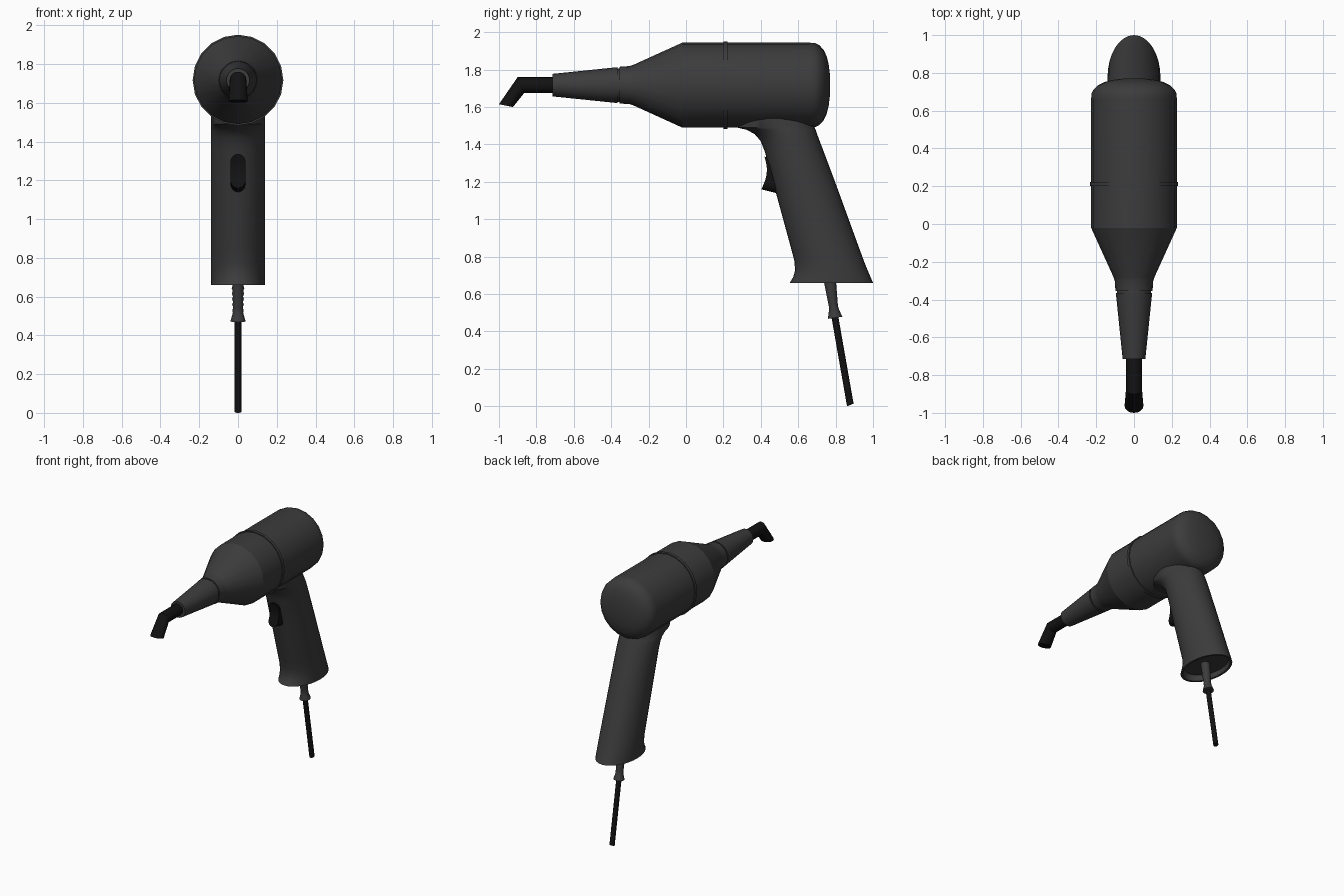
import bpy, bmesh
from math import sin, cos, pi, radians, sqrt
from mathutils import Vector

if "Cube" in bpy.data.objects:
    bpy.data.objects.remove(bpy.data.objects["Cube"])

ZC = 1.717  # height of the barrel axis


def material(name, v):
    m = bpy.data.materials.new(name)
    m.diffuse_color = (v, v, v, 1)
    m.use_nodes = True
    m.node_tree.nodes["Principled BSDF"].inputs["Base Color"].default_value = m.diffuse_color
    return m


GREY = material("dark_grey", 0.045)
BLACK = material("black", 0.006)


def ring(a, b, w, n):
    """Ellipse whose diameter runs a-b in the (y, z) plane, half width w in x."""
    a, b = Vector((0, *a)), Vector((0, *b))
    mid, half = (a + b) / 2, (a - b) / 2
    return [mid + half * cos(2 * pi * i / n) + Vector((w * sin(2 * pi * i / n), 0, 0))
            for i in range(n)]


def loft(name, rings, mat, angle=30):
    bm = bmesh.new()
    rows = [[bm.verts.new(p) for p in r] for r in rings]
    n = len(rows[0])
    for r, s in zip(rows, rows[1:]):
        for i in range(n):
            j = (i + 1) % n
            bm.faces.new((r[i], r[j], s[j], s[i]))
    bm.faces.new(rows[0])
    bm.faces.new(rows[-1])
    bmesh.ops.recalc_face_normals(bm, faces=bm.faces)
    me = bpy.data.meshes.new(name)
    bm.to_mesh(me)
    bm.free()
    me.materials.append(mat)
    ob = bpy.data.objects.new(name, me)
    bpy.context.collection.objects.link(ob)
    bpy.ops.object.select_all(action='DESELECT')
    ob.select_set(True)
    bpy.context.view_layer.objects.active = ob
    bpy.ops.object.shade_smooth_by_angle(angle=radians(angle))
    return ob


def lathe(name, profile, n=20):
    """Turn (y, r) pairs around the barrel axis."""
    return loft(name, [ring((y, ZC + r), (y, ZC - r), r, n) for y, r in profile], GREY)


# Barrel with domed back, front cone and seam ring
lathe("barrel", [(-.02, .227), (.66, .227), (.69, .225), (.712, .214), (.735, .19),
                 (.752, .155), (.763, .11), (.769, .06), (.771, .015)])
lathe("front_cone", [(-.355, .098), (-.30, .102), (-.28, .109), (-.02, .227)])
lathe("seam_ring", [(.20, .22), (.20, .234), (.222, .234), (.222, .22)])

# Nozzle with a groove behind it
lathe("nozzle", [(-.715, .045), (-.715, .06), (-.366, .096)])
lathe("nozzle_groove", [(-.37, .09), (-.35, .09)])

# Bent tip
loft("bent_tip", [ring((-.69, 1.76), (-.69, 1.675), .043, 16),
                  ring((-.90, 1.76), (-.865, 1.675), .043, 16),
                  ring((-1.0, 1.615), (-.925, 1.60), .05, 16)], BLACK)

# Handle: (z, front y, back y), flared at the base and filleted into the barrel
sections = [(.66, .555, 1.0), (.69, .573, .987), (.725, .583, .972), (.775, .58, .952),
            (.84, .563, .928), (1.17, .473, .808), (1.36, .422, .737), (1.42, .398, .714),
            (1.455, .367, .701), (1.478, .325, .693), (1.491, .27, .688), (1.57, .26, .665)]
handle = [ring((f, z), (b, z), .14, 32) for z, f, b in sections]
# Recess in the underside
recess = [ring((f, z), (b, z), .125, 32) for z, f, b in [(.70, .59, .965), (.66, .572, .983)]]
loft("handle", recess + handle, GREY, 35)

# Trigger: capsule outline from the front, dished in side view
rows = []
Z0, Z1, W = 1.16, 1.335, .038
for i in range(21):
    t = .5 - .5 * cos(pi * i / 20)
    z = Z0 + (Z1 - Z0) * t
    d = max(0, W - min(z - Z0, Z1 - z))
    w = max(.004, sqrt(W * W - d * d))
    y = .403 + .017 * t + .02 * sin(pi * t)
    rows.append([Vector(p) for p in ((-w, y, z), (w, y, z),
                                     (w, .52, z - .03), (-w, .52, z - .03))])
loft("trigger", rows, BLACK)

# Strain relief, ribbed on its sides, and the cord
top, end = Vector((.765, .70)), Vector((.797, .473))
axis = (end - top).normalized()
side = Vector((axis.y, -axis.x))
relief = []
for i in range(17):
    t = i / 16
    c = top + (end - top) * t
    h = .034 - .010 * min(t / .75, 1)
    w = .034 - .005 * min(t / .75, 1) - (.005 if i % 2 and t < .8 else 0)
    if t > .8:
        h = w = .026 + .013 * (t - .8) / .2
    relief.append(ring(c + side * h, c - side * h, w, 16))
loft("strain_relief", relief, GREY, 40)
loft("cord", [ring((.775, .492), (.811, .498), .018, 12),
              ring((.861, .0), (.896, .014), .018, 12)], BLACK, 40)
